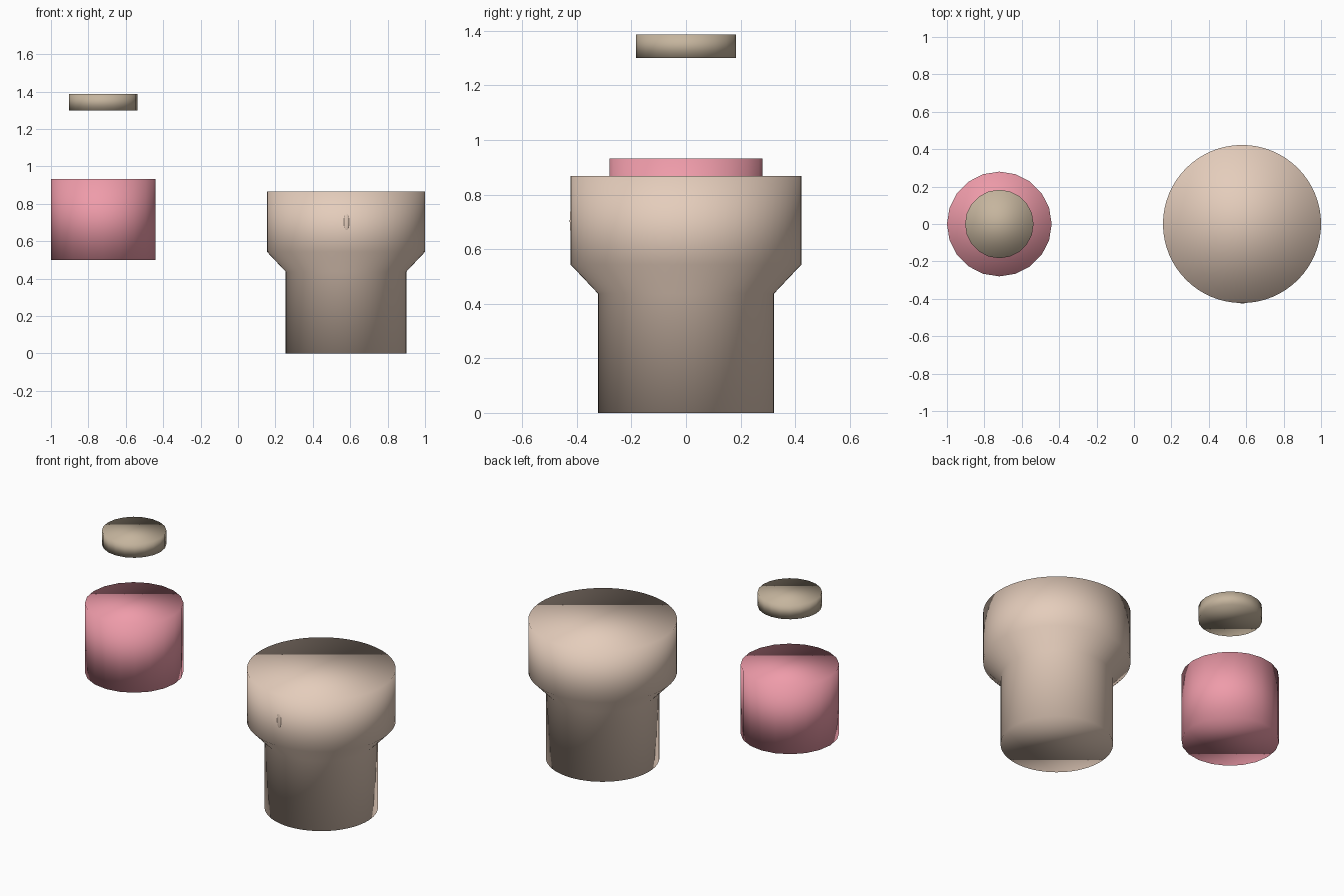
import bpy, bmesh, math
from mathutils import Matrix

if "Cube" in bpy.data.objects:
    bpy.data.objects.remove(bpy.data.objects["Cube"])


def material(name, rgb):
    m = bpy.data.materials.new(name)
    m.diffuse_color = (*rgb, 1)
    m.use_nodes = True
    m.node_tree.nodes["Principled BSDF"].inputs["Base Color"].default_value = m.diffuse_color
    return m


def add_object(name, bm, mat, loc):
    bmesh.ops.recalc_face_normals(bm, faces=bm.faces)
    for f in bm.faces:
        f.smooth = True
    me = bpy.data.meshes.new(name)
    bm.to_mesh(me)
    bm.free()
    me.materials.append(mat)
    ob = bpy.data.objects.new(name, me)
    ob.location = loc
    bpy.context.collection.objects.link(ob)
    return ob


def turned(name, profile, sides, mat, x):
    """Closed solid of revolution from (radius, height) points."""
    bm = bmesh.new()
    rings = []
    for r, z in profile:
        rings.append([bm.verts.new((r * math.cos(2 * math.pi * i / sides),
                                    r * math.sin(2 * math.pi * i / sides), z))
                      for i in range(sides)])
    for a, b in zip(rings, rings[1:]):
        for i in range(sides):
            j = (i + 1) % sides
            bm.faces.new((a[i], a[j], b[j], b[i]))
    bm.faces.new(rings[0])
    bm.faces.new(rings[-1])
    return add_object(name, bm, mat, (x, 0, 0))


tan = material("tan", (0.78, 0.61, 0.50))
red = material("red", (0.86, 0.33, 0.40))
brown = material("brown", (0.56, 0.46, 0.34))

# Stepped body with a flared upper section
turned("body", [(0.3225, 0), (0.3225, 0.437), (0.4225, 0.543), (0.4225, 0.867)],
       64, tan, 0.5775)

# Separate plug and the small disc floating above it
turned("plug", [(0.28, 0.50), (0.28, 0.932)], 20, red, -0.72)
turned("cap_disc", [(0.183, 1.30), (0.183, 1.387)], 20, brown, -0.72)

# Tiny raised nub on the front of the body
bm = bmesh.new()
bmesh.ops.create_uvsphere(bm, u_segments=12, v_segments=8, radius=1,
                          matrix=Matrix.Diagonal((0.015, 0.007, 0.052, 1)))
add_object("front_nub", bm, tan, (0.58, -0.419, 0.703))
